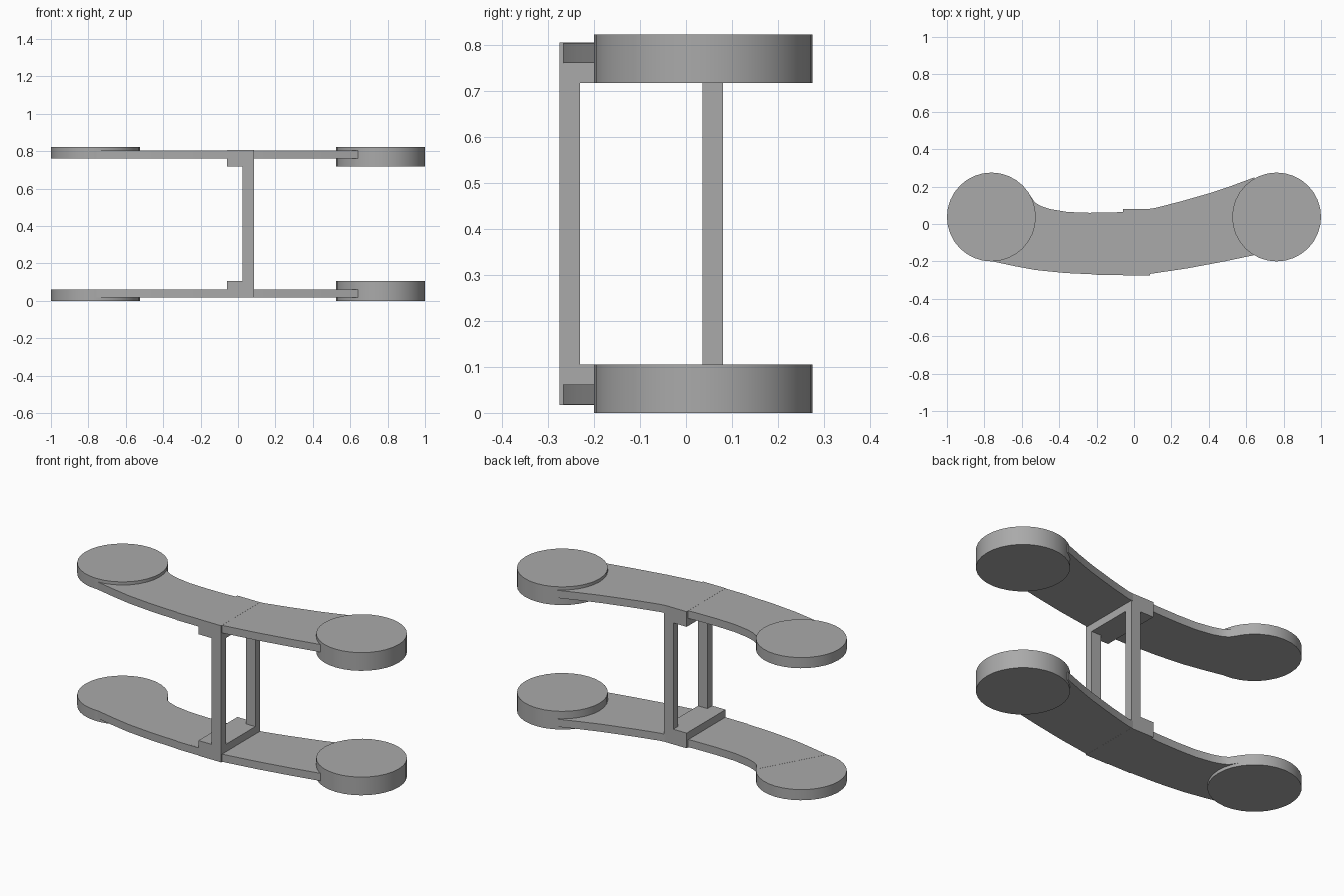
import bpy, bmesh, math

cube = bpy.data.objects.get("Cube")
if cube:
    bpy.data.objects.remove(cube, do_unlink=True)

grey = bpy.data.materials.new("plain grey")
grey.use_nodes = True
COLOR = (0.4, 0.4, 0.4, 1)
grey.diffuse_color = COLOR
grey.node_tree.nodes["Principled BSDF"].inputs["Base Color"].default_value = COLOR

HEIGHT = 0.823


def prism(name, outline, z0, z1, smooth=False):
    """Extrude a flat outline from z0 up to z1."""
    bm = bmesh.new()
    base = bm.faces.new([bm.verts.new((x, y, z0)) for x, y in outline])
    top = bmesh.ops.extrude_face_region(bm, geom=[base])["geom"]
    verts = [v for v in top if isinstance(v, bmesh.types.BMVert)]
    bmesh.ops.translate(bm, verts=verts, vec=(0, 0, z1 - z0))
    bmesh.ops.recalc_face_normals(bm, faces=bm.faces)
    mesh = bpy.data.meshes.new(name)
    bm.to_mesh(mesh)
    bm.free()
    mesh.materials.append(grey)
    obj = bpy.data.objects.new(name, mesh)
    bpy.context.collection.objects.link(obj)
    if smooth:
        bpy.ops.object.select_all(action="DESELECT")
        obj.select_set(True)
        bpy.context.view_layer.objects.active = obj
        bpy.ops.object.shade_smooth_by_angle(angle=math.radians(30))
    return obj


def rect(x0, x1, y0, y1):
    return [(x0, y0), (x1, y0), (x1, y1), (x0, y1)]


def circle(cx, cy, r, n=32):
    return [(cx + r * math.cos(2 * math.pi * i / n),
             cy + r * math.sin(2 * math.pi * i / n)) for i in range(n)]


# Curved arm outline: front edge left to right, then back edge right to left
front_edge = [(-0.76, -0.199), (-0.64, -0.225), (-0.527, -0.246), (-0.37, -0.262),
              (-0.2, -0.27), (0.085, -0.267), (0.286, -0.237), (0.484, -0.2), (0.645, -0.166)]
back_edge = [(0.645, 0.25), (0.53, 0.207), (0.415, 0.168), (0.24, 0.118), (0.11, 0.085),
             (0, 0.07), (-0.1, 0.062), (-0.24, 0.06), (-0.355, 0.064), (-0.45, 0.08),
             (-0.5, 0.097), (-0.53, 0.115), (-0.56, 0.16)]

# Lower and upper levels mirror each other about mid height
for level in ("lower", "upper"):
    def slab(name, outline, z0, z1, smooth=False):
        if level == "upper":
            z0, z1 = HEIGHT - z1, HEIGHT - z0
        prism(f"{level}_{name}", outline, z0, z1, smooth)

    slab("arm", front_edge + back_edge, 0.018, 0.062, True)
    slab("thin_disc", circle(-0.7625, 0.0375, 0.2375), 0, 0.0615, True)
    slab("thick_disc", circle(0.7625, 0.0375, 0.2375), 0, 0.105, True)
    slab("bracket", rect(-0.06, 0.085, -0.275, 0.08), 0.0175, 0.105)
    # Flush front pad where the arm meets the bracket
    slab("front_pad", rect(-0.2, -0.06, -0.273, -0.2), 0.018, 0.0618)

# Posts joining both levels
for name, y in (("front_post", -0.275), ("back_post", 0.036)):
    prism(name, rect(0.025, 0.085, y, y + 0.044), 0.0175, HEIGHT - 0.0175)
